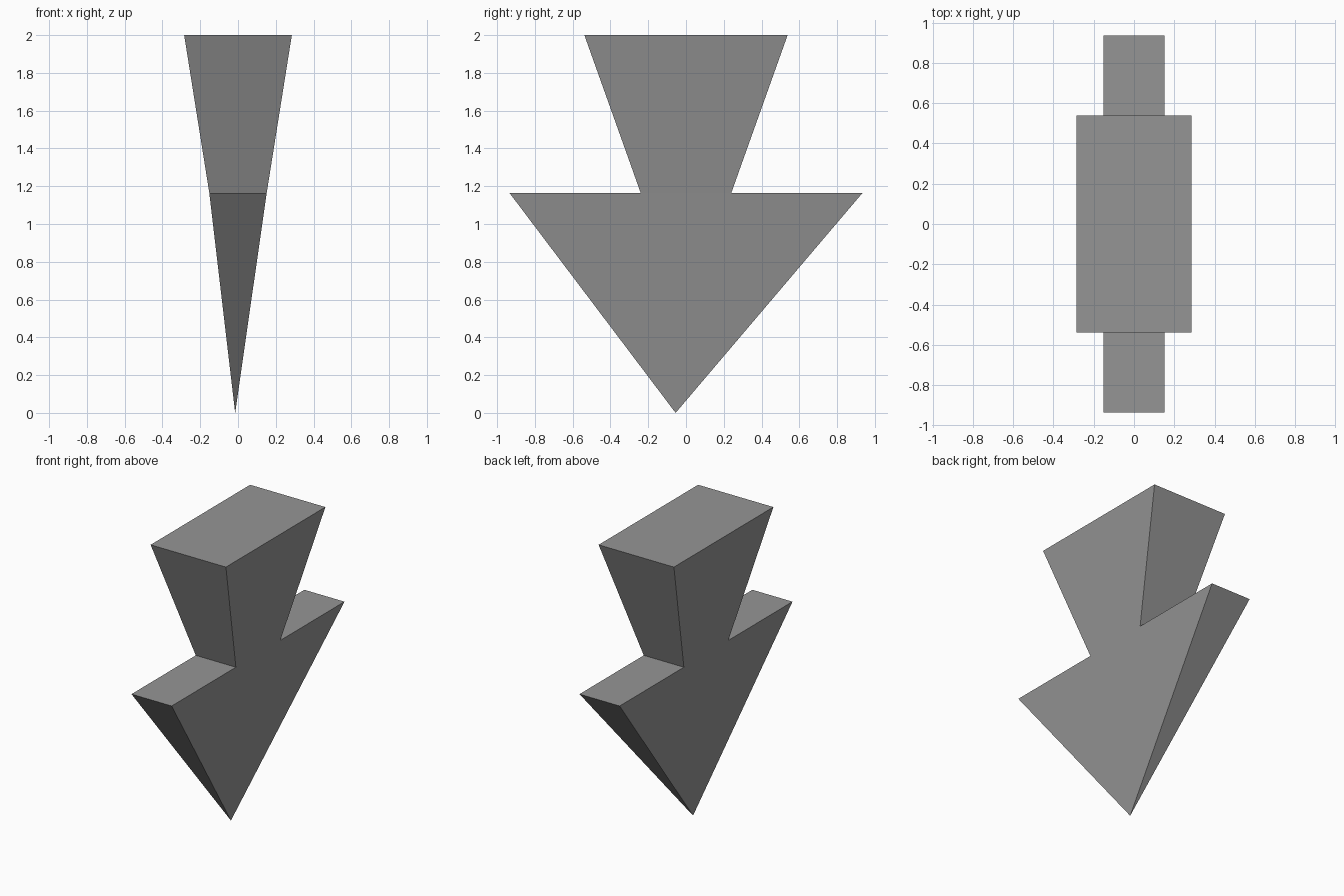
import bpy
import bmesh

cube = bpy.data.objects.get("Cube")
if cube:
    bpy.data.objects.remove(cube, do_unlink=True)


def make_material(name, colour):
    mat = bpy.data.materials.new(name)
    mat.use_nodes = True
    mat.diffuse_color = colour
    mat.node_tree.nodes["Principled BSDF"].inputs["Base Color"].default_value = colour
    return mat


grey = make_material("mid grey", (0.3, 0.3, 0.3, 1))
bm = bmesh.new()


def row(half_x, y, z):
    """A left and right pair of corners, keyed by side."""
    return {s: bm.verts.new((s * half_x, y, z)) for s in (-1, 1)}


# Corners: flared shaft top, neck, barbs and the slightly offset tip
SHOULDER = 1.165
top = {e: row(0.285, e * 0.538, 2.0) for e in (-1, 1)}
neck = {e: row(0.152, e * 0.24, SHOULDER) for e in (-1, 1)}
barb = {e: row(0.152, e * 0.935, SHOULDER) for e in (-1, 1)}
tip = bm.verts.new((-0.015, -0.055, 0))

# Broad sides: shaft panel above, arrowhead panel below
for s in (-1, 1):
    bm.faces.new((top[-1][s], top[1][s], neck[1][s], neck[-1][s]))
    bm.faces.new((barb[-1][s], neck[-1][s], neck[1][s], barb[1][s], tip))

# Ends: sloping shaft face, flat barb ledge and edge running to the tip
for e in (-1, 1):
    for a, b in ((top[e], neck[e]), (neck[e], barb[e])):
        bm.faces.new((a[-1], a[1], b[1], b[-1]))
    bm.faces.new((barb[e][-1], barb[e][1], tip))

# Flat cap
bm.faces.new((top[-1][-1], top[-1][1], top[1][1], top[1][-1]))

bmesh.ops.recalc_face_normals(bm, faces=bm.faces)
mesh = bpy.data.meshes.new("arrow_wedge")
bm.to_mesh(mesh)
bm.free()
mesh.materials.append(grey)
bpy.context.collection.objects.link(bpy.data.objects.new("arrow_wedge", mesh))
